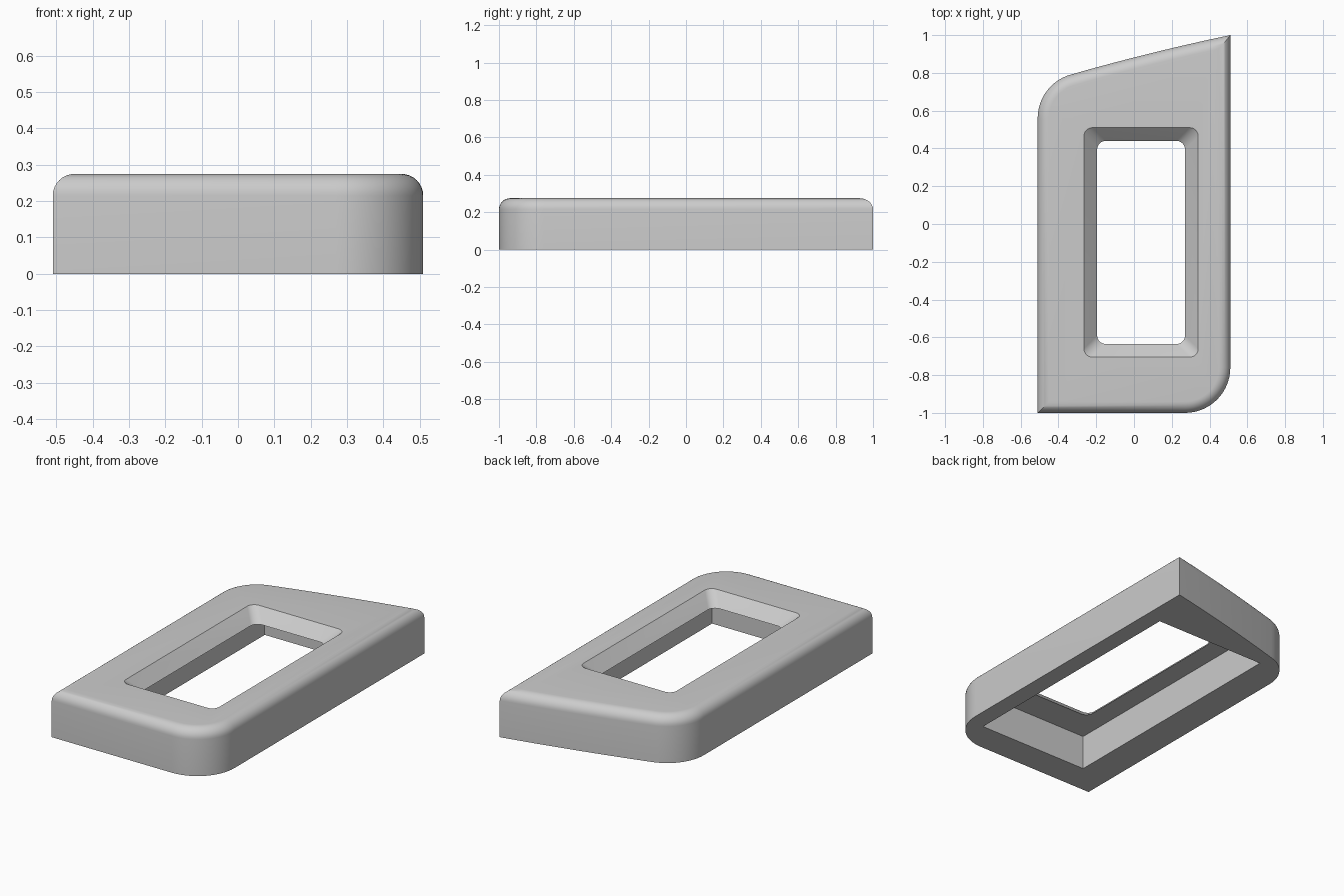
import bpy, bmesh, math
from mathutils import Vector

cube = bpy.data.objects.get("Cube")
if cube:
    bpy.data.objects.remove(cube, do_unlink=True)

HEIGHT, FILLET, CEILING = 0.275, 0.06, 0.205

grey = bpy.data.materials.new("plain grey")
grey.use_nodes = True
grey.diffuse_color = (0.6, 0.6, 0.6, 1)
grey.node_tree.nodes["Principled BSDF"].inputs["Base Color"].default_value = (0.6, 0.6, 0.6, 1)


def arc(cx, cy, r, start, end, steps):
    angles = [math.radians(start + (end - start) * i / steps) for i in range(steps + 1)]
    return [Vector((cx + r * math.cos(a), cy + r * math.sin(a))) for a in angles]


def rounded_rect(x0, x1, y0, y1, r):
    points = []
    for cx, cy, a in ((x1 - r, y0 + r, -90), (x1 - r, y1 - r, 0),
                      (x0 + r, y1 - r, 90), (x0 + r, y0 + r, 180)):
        points += arc(cx, cy, r, a, a + 90, 8)
    return points


def inset(points, d):
    """Move a counter-clockwise outline inward by d with mitred corners."""
    result = []
    for i, p in enumerate(points):
        a = (p - points[i - 1]).normalized()
        b = (points[(i + 1) % len(points)] - p).normalized()
        na, nb = Vector((-a.y, a.x)), Vector((-b.y, b.x))
        result.append(p + (na + nb) * d / (1 + na.dot(nb)))
    return result


def loft(name, rings):
    """Closed solid through a stack of (outline, z) rings."""
    bm = bmesh.new()
    loops = [[bm.verts.new((p.x, p.y, z)) for p in pts] for pts, z in rings]
    for low, high in zip(loops, loops[1:]):
        n = len(low)
        for i in range(n):
            j = (i + 1) % n
            bm.faces.new((low[i], low[j], high[j], high[i]))
    bm.faces.new(loops[0][::-1])
    bm.faces.new(loops[-1])
    mesh = bpy.data.meshes.new(name)
    bm.to_mesh(mesh)
    bm.free()
    mesh.materials.append(grey)
    obj = bpy.data.objects.new(name, mesh)
    bpy.context.collection.objects.link(obj)
    return obj


# Outer outline: two sharp corners, two rounded ones, slightly bowed sloping back edge
outline = [Vector((-0.51, -1))]
outline += arc(0.27, -0.76, 0.24, -90, 0, 14)
start, end = Vector((0.51, 1)), Vector((-0.328, 0.793))
for i in range(8):
    t = i / 8
    outline.append(start.lerp(end, t) + Vector((0, 0.032 * t * (1 - t))))
outline += arc(-0.27, 0.56, 0.24, 104, 180, 12)

# Body with rounded top edge
rings = [(outline, 0)]
for i in range(9):
    a = math.pi / 2 * i / 8
    rings.append((inset(outline, FILLET * (1 - math.cos(a))),
                  HEIGHT - FILLET + FILLET * math.sin(a)))
frame = loft("frame", rings)

# Square-cornered pocket underneath
corners = [Vector(c) for c in ((-0.32, -0.82), (0.405, -0.82), (0.405, 0.705), (-0.32, 0.705))]
pocket = loft("pocket_cutter", [(corners, -0.1), (corners, CEILING)])

# Window with sloping sides, opening towards the top
throat = rounded_rect(-0.195, 0.27, -0.635, 0.44, 0.045)
mouth = rounded_rect(-0.275, 0.35, -0.715, 0.52, 0.045)
window = loft("window_cutter", [(throat, 0.1), (throat, CEILING), (mouth, HEIGHT + 0.01)])

for cutter in (pocket, window):
    cutter.hide_render = True
    mod = frame.modifiers.new(cutter.name, 'BOOLEAN')
    mod.operation, mod.solver, mod.object = 'DIFFERENCE', 'EXACT', cutter

# Bake the cuts and drop the cutters
bpy.context.view_layer.update()
result = bpy.data.meshes.new_from_object(frame.evaluated_get(bpy.context.evaluated_depsgraph_get()))
frame.modifiers.clear()
frame.data = result
for cutter in (pocket, window):
    bpy.data.objects.remove(cutter, do_unlink=True)

bpy.ops.object.select_all(action='DESELECT')
frame.select_set(True)
bpy.context.view_layer.objects.active = frame
bpy.ops.object.shade_smooth_by_angle(angle=math.radians(30))
